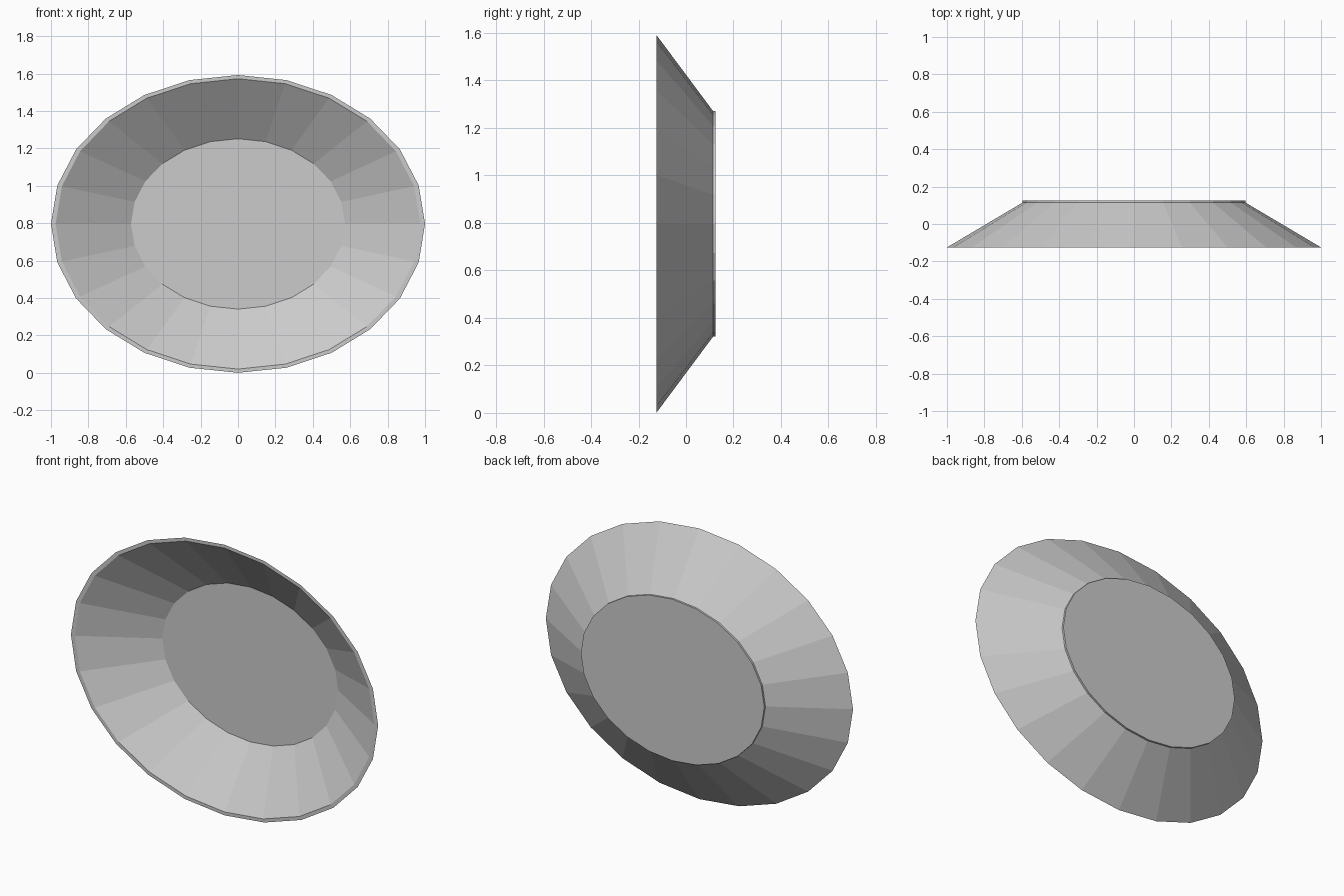
import bpy, bmesh
from math import sin, cos, tau

if "Cube" in bpy.data.objects:
    bpy.data.objects.remove(bpy.data.objects["Cube"])

SIDES = 24
RATIO = 0.796          # height / width of the oval
CENTRE_Z = 0.796


def oval_ring(bm, radius, y):
    return [bm.verts.new((radius * sin(tau * i / SIDES), y,
                          CENTRE_Z + radius * RATIO * cos(tau * i / SIDES)))
            for i in range(SIDES)]


def oval_lathe(name, profile):
    """Sweep (radius, y) points round an oval and cap both ends."""
    bm = bmesh.new()
    rings = [oval_ring(bm, r, y) for r, y in profile]
    for a, b in zip(rings, rings[1:]):
        for i in range(SIDES):
            j = (i + 1) % SIDES
            bm.faces.new((a[i], a[j], b[j], b[i]))
    bm.faces.new(rings[0])
    bm.faces.new(rings[-1])
    bmesh.ops.recalc_face_normals(bm, faces=bm.faces)
    mesh = bpy.data.meshes.new(name)
    bm.to_mesh(mesh)
    bm.free()
    obj = bpy.data.objects.new(name, mesh)
    bpy.context.collection.objects.link(obj)
    return obj


# Oval dish: floor edge, inner wall, flat rim, outer wall, base plate edge
oval_lathe("oval_dish", [
    (0.572, 0.114),
    (0.975, -0.125),
    (1.0, -0.125),
    (0.597, 0.114),
    (0.597, 0.125),
])
